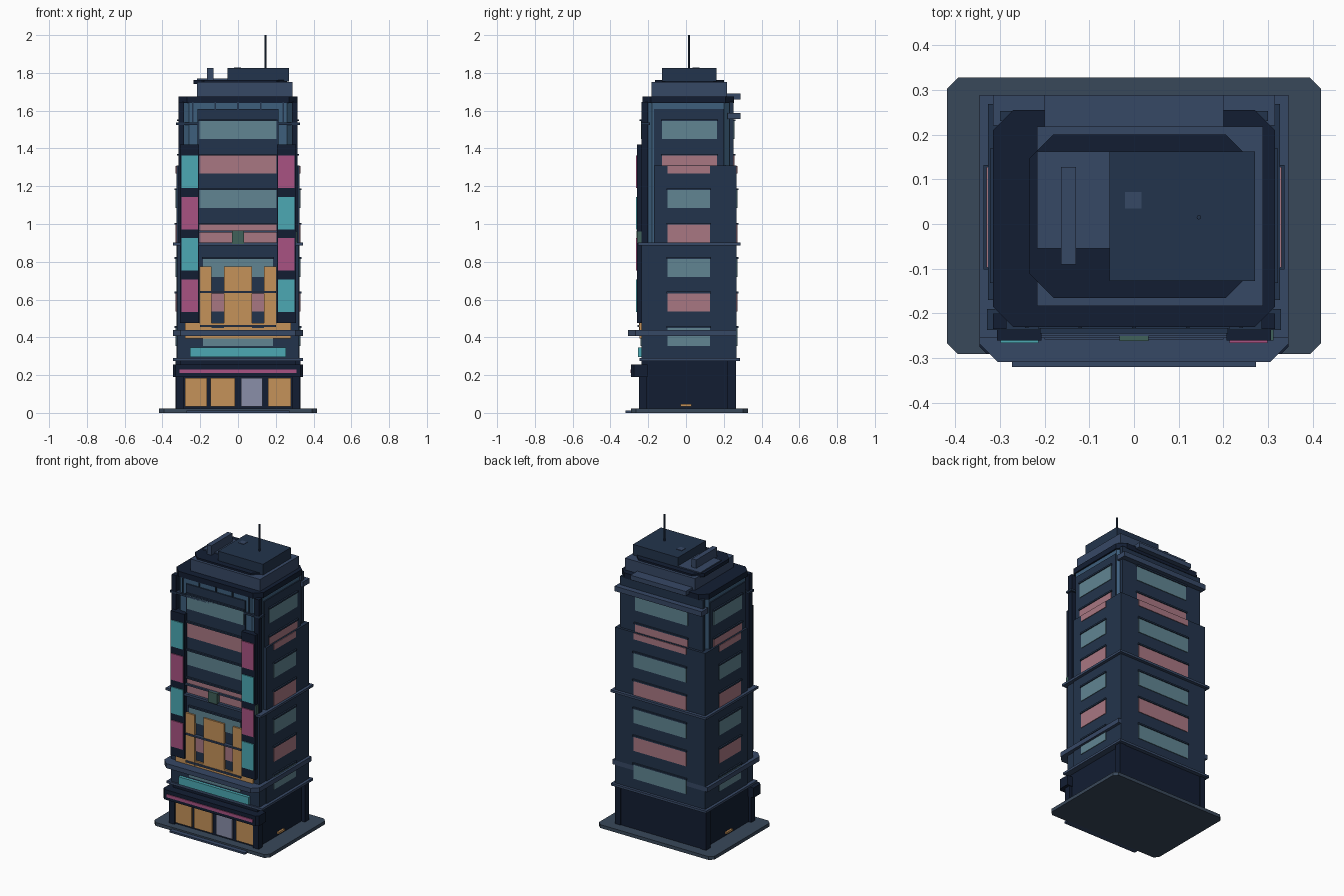
import bpy, bmesh
from math import pi

if "Cube" in bpy.data.objects:
    bpy.data.objects.remove(bpy.data.objects["Cube"])

def mat(name, r, g, b):
    m = bpy.data.materials.new(name)
    m.diffuse_color = tuple((min(c * 1.1, 255) / 255) ** 2.2 for c in (r, g, b)) + (1,)
    m.use_nodes = True
    m.node_tree.nodes["Principled BSDF"].inputs["Base Color"].default_value = m.diffuse_color
    return m

DARK = mat("dark_navy", 23, 32, 49)
BODY = mat("body_navy", 36, 50, 70)
TRIM = mat("trim_slate", 52, 67, 92)
SLAB = mat("pavement", 54, 67, 82)
GLASS = mat("blue_glass", 58, 86, 112)
WTEAL = mat("window_teal", 88, 120, 132)
WPINK = mat("window_pink", 152, 108, 118)
TEAL = mat("sign_teal", 70, 152, 162)
MAG = mat("sign_magenta", 152, 76, 118)
AMBER = mat("amber_light", 178, 132, 82)
LAV = mat("door_lavender", 124, 128, 152)
GREEN = mat("unit_green", 60, 88, 82)


def prism(name, x, y, z, m, cut=0.0, front_only=False):
    """Box from ranges, with optional chamfered vertical corners."""
    (x0, x1), (y0, y1), (z0, z1) = x, y, z
    pts = []
    for px, py, sx, sy in ((x0, y0, 1, 1), (x1, y0, -1, 1), (x1, y1, -1, -1), (x0, y1, 1, -1)):
        c = 0 if (front_only and sy < 0) else cut
        if not c:
            pts.append((px, py))
            continue
        a, b = (px + sx * c, py), (px, py + sy * c)
        pts += [b, a] if sx == sy else [a, b]
    bm = bmesh.new()
    base = bm.faces.new([bm.verts.new((px, py, z0)) for px, py in pts])
    top = bmesh.ops.extrude_face_region(bm, geom=[base])["geom"]
    bmesh.ops.translate(bm, vec=(0, 0, z1 - z0), verts=[v for v in top if isinstance(v, bmesh.types.BMVert)])
    bmesh.ops.recalc_face_normals(bm, faces=bm.faces)
    me = bpy.data.meshes.new(name)
    bm.to_mesh(me)
    bm.free()
    me.materials.append(m)
    ob = bpy.data.objects.new(name, me)
    bpy.context.collection.objects.link(ob)
    return ob


def sym(w):
    return (-w, w)


def both_sides(name, x, y, z, m):
    prism(name + "_right", x, y, z, m)
    prism(name + "_left", (-x[1], -x[0]), y, z, m)


# pavement and step
prism("pavement", sym(0.418), (-0.291, 0.327), (0, 0.022), SLAB, 0.025)
prism("front_step", sym(0.273), (-0.32, -0.28), (0, 0.012), TRIM)

# ground floor
prism("ground_floor", sym(0.305), (-0.235, 0.26), (0.02, 0.285), DARK)
both_sides("corner_post", (0.29, 0.33), (0.22, 0.265), (0.02, 0.285), DARK)
both_sides("front_pier", (0.285, 0.325), (-0.25, -0.21), (0.02, 0.2), DARK)
for i, (a, b, m) in enumerate(((-0.28, -0.165, AMBER), (-0.145, -0.015, AMBER),
                               (0.015, 0.13, LAV), (0.16, 0.28, AMBER))):
    prism(f"shop_window_{i}", (a, b), (-0.247, -0.23), (0.035, 0.185), m)
both_sides("side_lamp", (0.3, 0.318), (-0.03, 0.03), (0.035, 0.048), AMBER)

# marquee and sign above the shop
prism("marquee", sym(0.345), (-0.29, -0.205), (0.19, 0.255), DARK, 0.015, True)
prism("marquee_strip", sym(0.31), (-0.295, -0.28), (0.21, 0.23), MAG)
prism("teal_sign", sym(0.253), (-0.255, -0.23), (0.295, 0.345), TEAL)

# tower core: chamfered glass shaft
prism("tower_core", sym(0.305), (-0.225, 0.245), (0.28, 1.645), GLASS, 0.045)
prism("lower_body", sym(0.32), (-0.235, 0.262), (0.28, 0.9), BODY)
both_sides("side_plate", (0.29, 0.326), (-0.17, 0.268), (0.28, 1.31), BODY)
prism("back_plate", sym(0.326), (0.23, 0.268), (0.28, 1.31), BODY)
both_sides("upper_side_panel", (0.29, 0.312), (-0.17, 0.2), (1.3, 1.61), BODY)
prism("upper_back_panel", sym(0.3), (0.23, 0.252), (1.3, 1.645), BODY)
prism("front_panel", sym(0.215), (-0.233, -0.21), (0.88, 1.61), BODY)
both_sides("front_corner_post", (0.285, 0.315), (-0.235, -0.2), (0.9, 1.645), DARK)

# window rows on all four sides, with thin ledges above
for i in range(7):
    z0 = 0.355 + 0.1825 * i
    z1 = z0 + 0.094
    m = WPINK if i % 2 else WTEAL
    up = i > 4
    fw = 0.205 if i > 2 else 0.185
    fy = -0.237 if i > 2 else -0.24
    prism(f"front_window_{i}", sym(fw), (fy, -0.21), (z0, z1), m)
    prism(f"front_ledge_{i}", sym(fw + 0.005), (fy - 0.008, -0.21), (z1, z1 + 0.01), BODY)
    sx, sy, by = (0.316, (-0.127, 0.164), 0.256) if up else (0.33, (-0.097, 0.127), 0.272)
    both_sides(f"side_window_{i}", (0.29, sx), sy, (z0, z1), m)
    both_sides(f"side_ledge_{i}", (0.29, sx + 0.006), (sy[0] - 0.005, sy[1] + 0.005), (z1, z1 + 0.01), BODY)
    prism(f"back_window_{i}", sym(0.19), (0.22, by), (z0, z1), m)
    prism(f"back_ledge_{i}", sym(0.195), (0.22, by + 0.006), (z1, z1 + 0.01), BODY)
# lower half of the sixth row sits on the outer plates
both_sides("split_window", (0.3, 0.33), (-0.097, 0.127), (1.2675, 1.308), WPINK)
prism("split_window_back", sym(0.19), (0.24, 0.272), (1.2675, 1.308), WPINK)

# amber lounge front
for i, (a, b) in enumerate(((-0.205, -0.14), (-0.075, 0.073), (0.137, 0.203))):
    prism(f"amber_column_{i}", (a, b), (-0.25, -0.23), (0.44, 0.775), AMBER)
prism("amber_base", sym(0.28), (-0.247, -0.23), (0.395, 0.475), AMBER)
for z in (0.455, 0.635):
    prism("lounge_rail", sym(0.2), (-0.258, -0.23), (z, z + 0.01), TRIM)

# cornices
prism("canopy_cornice", sym(0.345), (-0.308, 0.268), (0.408, 0.438), TRIM, 0.04, True)
prism("low_band", sym(0.345), (-0.245, 0.285), (0.275, 0.29), TRIM)
prism("mid_band", sym(0.345), (-0.255, 0.288), (0.887, 0.902), TRIM)
prism("front_rail", sym(0.21), (-0.25, -0.22), (0.955, 0.965), TRIM)
prism("upper_front_band", sym(0.328), (-0.237, -0.19), (1.525, 1.538), BODY)
prism("back_band", sym(0.315), (0.22, 0.288), (1.555, 1.588), TRIM)
prism("back_top_band", sym(0.2), (0.215, 0.288), (1.66, 1.69), TRIM)

# vertical sign towers
for side, cols in ((-1, (MAG, TEAL)), (1, (TEAL, MAG))):
    xs = sorted((side * 0.207, side * 0.306))
    prism("sign_tower", xs, (-0.26, -0.205), (0.475, 1.42), DARK)
    for i in range(4):
        z = 0.535 + 0.2185 * i
        prism(f"sign_panel_{i}", sorted((side * 0.213, side * 0.298)), (-0.266, -0.25), (z, z + 0.172), cols[i % 2])

# wall units
prism("front_unit", sym(0.032), (-0.262, -0.23), (0.895, 0.965), GREEN)
prism("side_unit", (0.3, 0.312), (-0.26, -0.215), (0.9, 0.96), GREEN)

# mullions on the top glazing
for x in (-0.24, -0.12, 0, 0.12, 0.24):
    prism("top_mullion", (x - 0.004, x + 0.004), (-0.232, -0.22), (1.54, 1.645), BODY)

# roof tiers
prism("roof_cap", sym(0.315), (-0.23, 0.255), (1.64, 1.675), DARK, 0.045)
prism("roof_tier", (-0.217, 0.288), (-0.183, 0.218), (1.67, 1.752), TRIM)
prism("roof_deck", (-0.235, 0.26), (-0.165, 0.2), (1.74, 1.763), DARK, 0.055)
prism("penthouse", (-0.055, 0.27), (-0.127, 0.162), (1.755, 1.825), BODY)
prism("side_plant_room", (-0.217, -0.055), (-0.055, 0.162), (1.75, 1.77), TRIM)
prism("roof_fin", (-0.163, -0.13), (-0.09, 0.127), (1.76, 1.825), TRIM)
prism("roof_hatch", (-0.02, 0.017), (0.035, 0.072), (1.82, 1.828), TRIM)

# antenna
bpy.ops.mesh.primitive_cylinder_add(vertices=8, radius=0.005, depth=0.18, location=(0.145, 0.015, 1.91))
antenna = bpy.context.object
antenna.name = "antenna"
antenna.data.materials.append(BODY)
